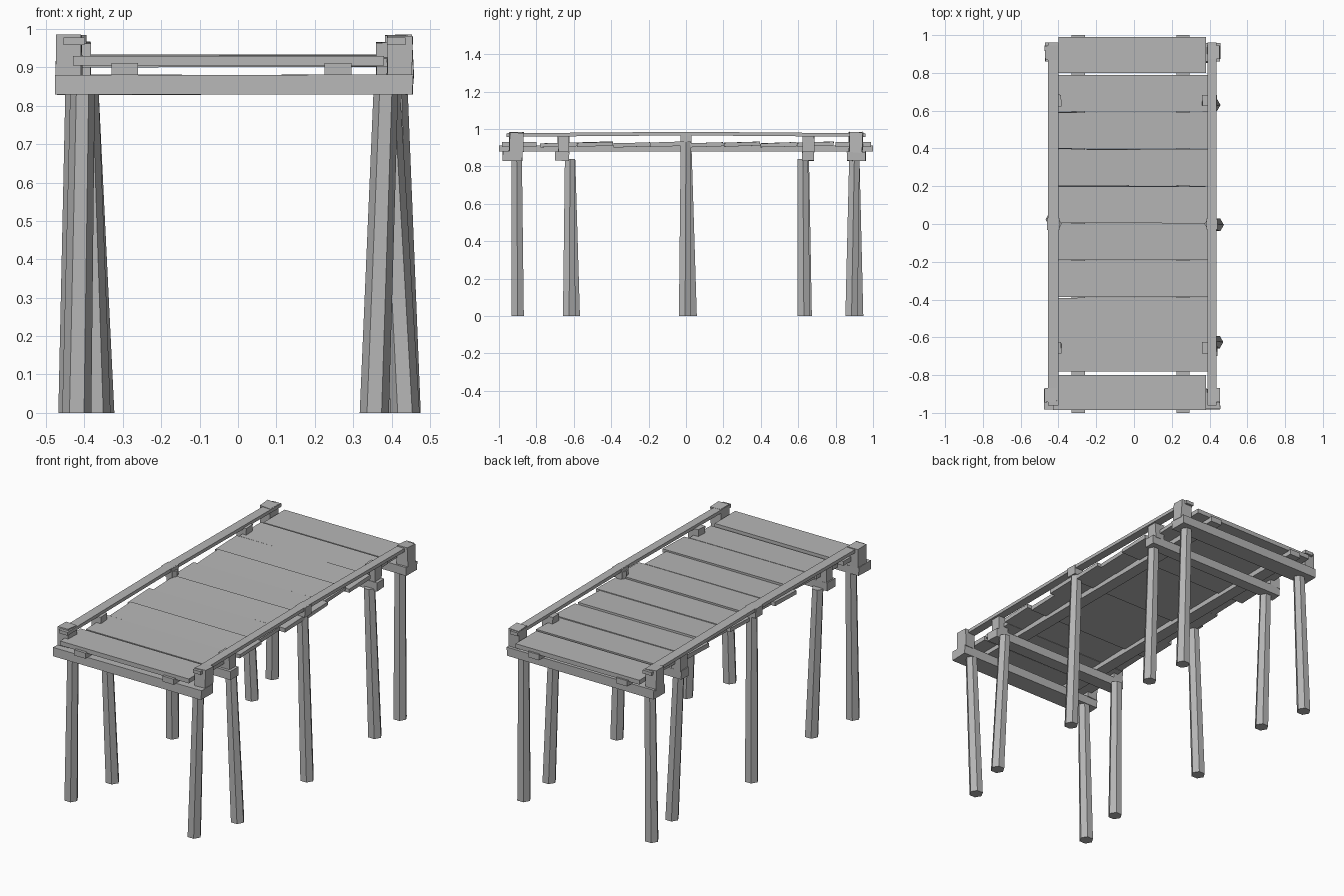
import bpy, bmesh, random
from math import cos, sin, pi
from mathutils import Vector

if "Cube" in bpy.data.objects:
    bpy.data.objects.remove(bpy.data.objects["Cube"])

random.seed(4)
wood = bpy.data.materials.new("weathered_grey_wood")
wood.diffuse_color = (0.47, 0.47, 0.47, 1)
wood.use_nodes = True
wood.node_tree.nodes["Principled BSDF"].inputs["Base Color"].default_value = wood.diffuse_color


def finish(name, bm):
    bmesh.ops.recalc_face_normals(bm, faces=bm.faces)
    mesh = bpy.data.meshes.new(name)
    bm.to_mesh(mesh)
    bm.free()
    mesh.materials.append(wood)
    obj = bpy.data.objects.new(name, mesh)
    bpy.context.collection.objects.link(obj)
    return obj


def board(name, x, y, z, rough=0.0, slope=0.0):
    """Box from three (low, high) ranges, roughly sawn, sloping along y."""
    bm = bmesh.new()
    bmesh.ops.create_cube(bm, size=1)
    mid = (y[0] + y[1]) / 2
    for v in bm.verts:
        c = [r[0] + (v.co[i] + 0.5) * (r[1] - r[0]) for i, r in enumerate((x, y, z))]
        c[2] += (c[1] - mid) * slope
        v.co = Vector([n + random.uniform(-rough, rough) for n in c])
    return finish(name, bm)


def log(name, foot, head, r_foot=0.038, r_head=0.032, sides=6):
    """Tapered round post with flat sides and level ends."""
    bm = bmesh.new()
    rings = []
    for c, r in ((foot, r_foot), (head, r_head)):
        rings.append([bm.verts.new((c[0] + r * cos(2 * pi * i / sides),
                                    c[1] + r * sin(2 * pi * i / sides), c[2]))
                      for i in range(sides)])
    for i in range(sides):
        j = (i + 1) % sides
        bm.faces.new((rings[0][i], rings[0][j], rings[1][j], rings[1][i]))
    bm.faces.new(rings[0][::-1])
    bm.faces.new(rings[1])
    return finish(name, bm)


# Splayed legs: foot x, foot y, head x, head y, head z
legs = [
    (-0.42, -0.90, -0.405, -0.905, 0.84), (0.355, -0.90, 0.385, -0.905, 0.84),
    (-0.37, -0.60, -0.395, -0.62, 0.84), (0.435, -0.625, 0.39, -0.62, 0.84),
    (-0.43, 0.025, -0.415, 0.0, 0.965), (0.438, -0.005, 0.405, 0.0, 0.965),
    (-0.36, 0.64, -0.395, 0.63, 0.84), (0.42, 0.63, 0.39, 0.625, 0.84),
    (-0.425, 0.915, -0.405, 0.90, 0.84), (0.40, 0.885, 0.39, 0.90, 0.84),
]
for fx, fy, hx, hy, hz in legs:
    log("leg", (fx, fy, 0), (hx, hy, hz))

# Cross beams
for y0, y1, x0, x1 in ((-0.98, -0.875, -0.475, 0.455), (-0.70, -0.625, -0.45, 0.44),
                       (0.62, 0.685, -0.45, 0.44), (0.86, 0.96, -0.47, 0.455)):
    board("cross_beam", (x0, x1), (y0, y1), (0.83, 0.88), 0.002)

# Stringers beneath the deck
for x0, x1 in ((-0.33, -0.26), (0.225, 0.295)):
    board("stringer", (x0, x1), (-1.0, 1.0), (0.88, 0.912))

# End planks
board("end_plank", (-0.43, 0.38), (-0.985, -0.80), (0.905, 0.93))
board("end_plank", (-0.40, 0.38), (0.80, 0.99), (0.905, 0.93))

# Deck planks, slightly tilted so neighbouring edges step
left = (-0.41, -0.40, -0.425, -0.40, -0.42, -0.40, -0.425, -0.41)
right = (0.39, 0.42, 0.395, 0.43, 0.425, 0.40, 0.42, 0.39)
for i in range(8):
    y0 = -0.78 + i * 0.1965
    z0 = 0.904 + (0.004 if i % 2 else 0)
    board("deck_plank", (left[i], right[i]), (y0, y0 + 0.1935),
          (z0, z0 + 0.022), 0.0015, 0.03)

# Rails with their short posts; each rail is two lengths meeting at the middle
for x0, x1, p0, p1, m0, m1 in ((-0.455, -0.40, -0.472, -0.408, -0.445, -0.385),
                               (0.388, 0.436, 0.39, 0.455, 0.362, 0.425)):
    for s in (-1, 1):
        ya, yb = sorted((0.0, s * 0.96))
        board("rail", (x0, x1), (ya, yb), (0.962, 0.981), 0.0, -0.008 * s)
        ya, yb = sorted((s * 0.87, s * 0.945))
        board("end_post", (p0, p1), (ya, yb), (0.875, 0.982), 0.004)
        ya, yb = sorted((s * 0.625, s * 0.685))
        board("middle_post", (m0, m1), (ya, yb), (0.875, 0.965), 0.003)
    board("centre_cap", (x0 - 0.005, x1 + 0.005), (-0.03, 0.03), (0.93, 0.984), 0.001)
